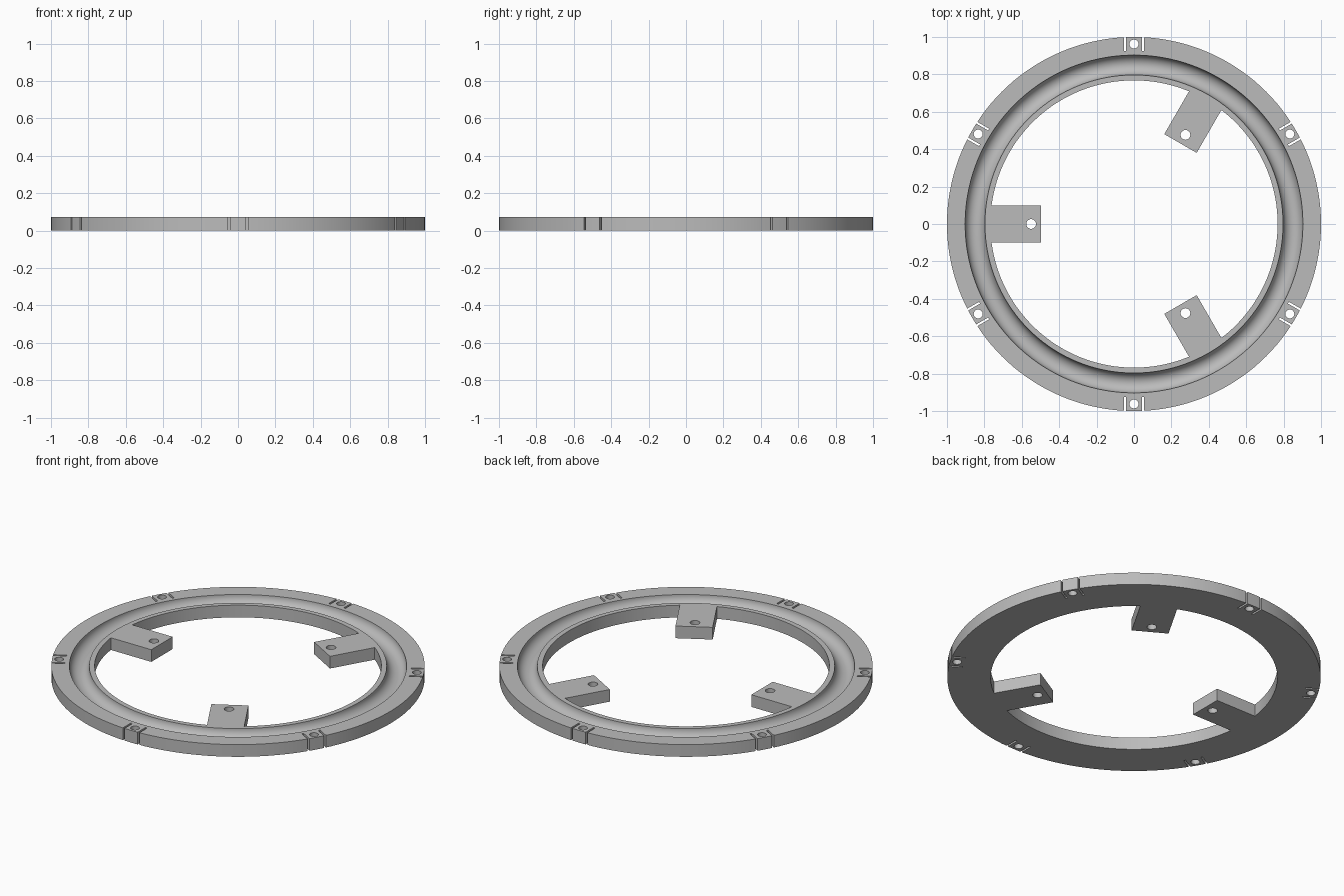
import bpy, bmesh, math
from mathutils import Matrix

HEIGHT = 0.072
OUTER, INNER = 1.0, 0.768
GROOVE_MID, GROOVE_R = 0.85, 0.053

if "Cube" in bpy.data.objects:
    bpy.data.objects.remove(bpy.data.objects["Cube"], do_unlink=True)

grey = bpy.data.materials.new("plain grey")
grey.use_nodes = True
grey.diffuse_color = (0.5, 0.5, 0.5, 1)
grey.node_tree.nodes["Principled BSDF"].inputs["Base Color"].default_value = (0.5, 0.5, 0.5, 1)


def make_object(name, bm):
    bmesh.ops.recalc_face_normals(bm, faces=bm.faces)
    mesh = bpy.data.meshes.new(name)
    bm.to_mesh(mesh)
    bm.free()
    mesh.materials.append(grey)
    obj = bpy.data.objects.new(name, mesh)
    bpy.context.collection.objects.link(obj)
    return obj


def add_box(bm, r0, r1, y0, y1, z0, z1, angle):
    """Box given along +x, turned about the ring axis."""
    mat = (Matrix.Rotation(angle, 4, 'Z')
           @ Matrix.Translation(((r0 + r1) / 2, (y0 + y1) / 2, (z0 + z1) / 2))
           @ Matrix.Diagonal((r1 - r0, y1 - y0, z1 - z0, 1)))
    bmesh.ops.create_cube(bm, size=1, matrix=mat)


def add_hole(bm, r, radius, angle):
    mat = Matrix.Rotation(angle, 4, 'Z') @ Matrix.Translation((r, 0, HEIGHT / 2))
    bmesh.ops.create_cone(bm, cap_ends=True, segments=32, radius1=radius,
                          radius2=radius, depth=HEIGHT * 2, matrix=mat)


def boolean(target, tool, operation):
    mod = target.modifiers.new(operation.lower(), 'BOOLEAN')
    mod.operation, mod.solver, mod.object = operation, 'EXACT', tool
    bpy.context.view_layer.objects.active = target
    bpy.ops.object.modifier_apply(modifier=mod.name)
    bpy.data.objects.remove(tool, do_unlink=True)


# Ring: revolved rectangle with a half-round groove in its top
arc = [(GROOVE_MID - GROOVE_R * math.cos(math.pi * i / 20),
        HEIGHT - GROOVE_R * math.sin(math.pi * i / 20)) for i in range(21)]
profile = [(INNER, 0), (INNER, HEIGHT)] + arc + [(OUTER, HEIGHT), (OUTER, 0)]
bm = bmesh.new()
verts = [bm.verts.new((r, 0, z)) for r, z in profile]
edges = [bm.edges.new((v, verts[i - 1])) for i, v in enumerate(verts)]
bmesh.ops.spin(bm, geom=verts + edges, cent=(0, 0, 0), axis=(0, 0, 1),
               angle=math.tau, steps=144, use_merge=True)
bmesh.ops.remove_doubles(bm, verts=bm.verts, dist=1e-5)
ring = make_object("grooved_ring", bm)

# Three mounting tabs pointing inwards
bm = bmesh.new()
tab_angles = [math.radians(a) for a in (60, 180, 300)]
for a in tab_angles:
    add_box(bm, 0.497, 0.782, -0.1, 0.1, 0, HEIGHT, a)
boolean(ring, make_object("mounting_tabs", bm), 'UNION')

# Holes in tabs and rim, and pairs of slots beside each rim hole
bm = bmesh.new()
for a in tab_angles:
    add_hole(bm, 0.55, 0.026, a)
for k in range(6):
    a = math.radians(30 + 60 * k)
    add_hole(bm, 0.962, 0.024, a)
    for side in (-1, 1):
        y0, y1 = sorted((side * 0.043, side * 0.054))
        add_box(bm, 0.925, 1.05, y0, y1, -0.05, HEIGHT + 0.05, a)
boolean(ring, make_object("hole_cutters", bm), 'DIFFERENCE')

# Smooth curved walls, sharp corners
bpy.ops.object.select_all(action='DESELECT')
ring.select_set(True)
bpy.context.view_layer.objects.active = ring
bpy.ops.object.shade_smooth_by_angle(angle=math.radians(30))
